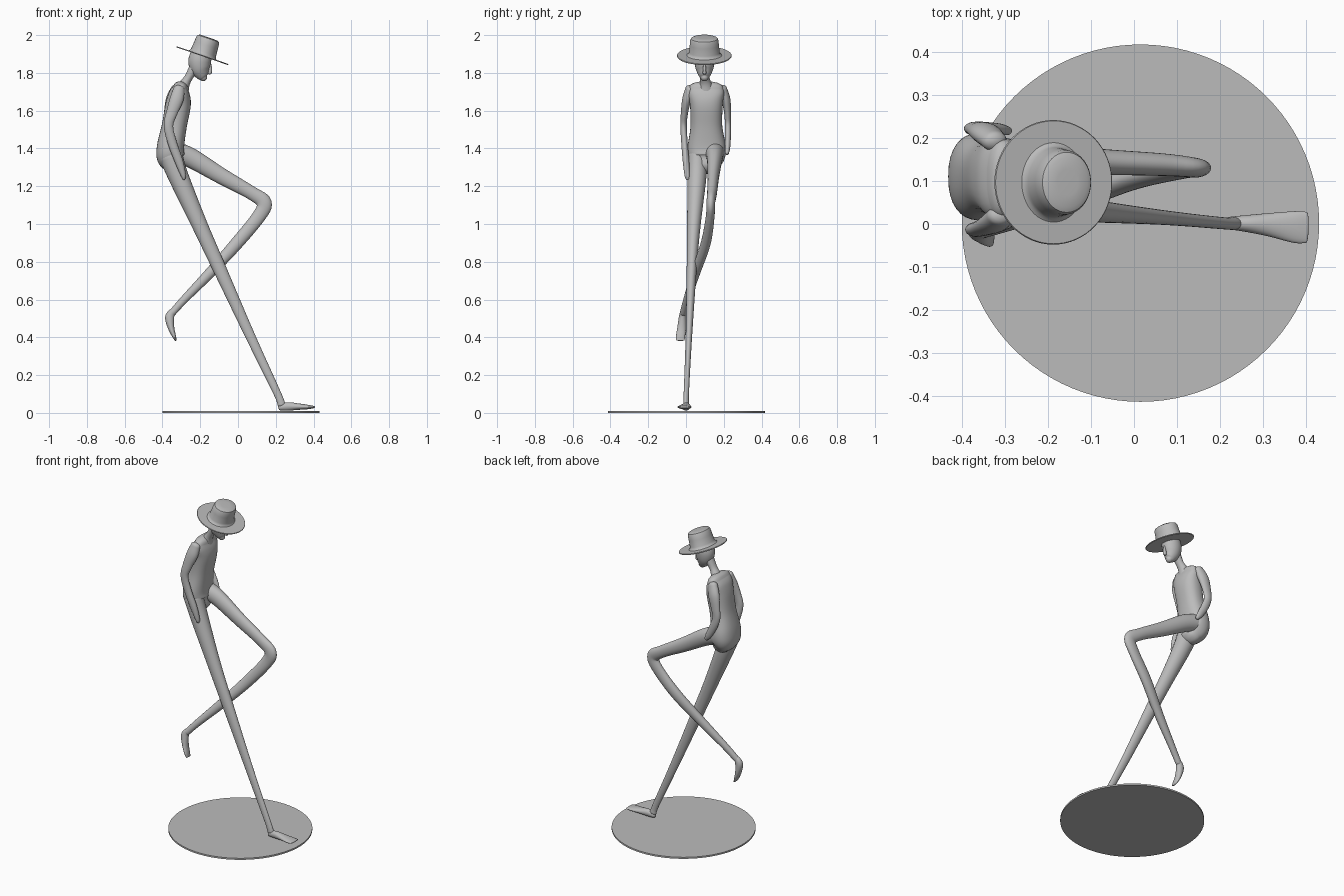
import bpy, bmesh, math
from mathutils import Vector, Matrix

grey = bpy.data.materials.new("clay_grey")
grey.diffuse_color = (0.5, 0.5, 0.5, 1)


def finish(name, bm, angle=50):
    bmesh.ops.recalc_face_normals(bm, faces=bm.faces)
    me = bpy.data.meshes.new(name)
    bm.to_mesh(me)
    bm.free()
    ob = bpy.data.objects.new(name, me)
    bpy.context.collection.objects.link(ob)
    me.materials.append(grey)
    bpy.ops.object.select_all(action='DESELECT')
    ob.select_set(True)
    bpy.context.view_layer.objects.active = ob
    bpy.ops.object.shade_smooth_by_angle(angle=math.radians(angle))
    return ob


def spline(a, b, c, d, t):
    return [0.5 * (2 * q + (r - p) * t + (2 * p - 5 * q + 4 * r - s) * t * t
                   + (3 * q - p - 3 * r + s) * t ** 3) for p, q, r, s in zip(a, b, c, d)]


def limb(name, keys, sides=24, steps=6, power=1.0):
    """Loft rounded sections (x, y, z, radius along y, other radius) with domed ends."""
    rows = []
    for i in range(len(keys) - 1):
        a, d = keys[max(i - 1, 0)], keys[min(i + 2, len(keys) - 1)]
        rows += [spline(a, keys[i], keys[i + 1], d, s / steps) for s in range(steps)]
    rows.append(list(keys[-1]))
    pts = [Vector(r[:3]) for r in rows]
    rings = []
    for i, r in enumerate(rows):
        tan = (pts[min(i + 1, len(pts) - 1)] - pts[max(i - 1, 0)]).normalized()
        rings.append((pts[i], tan, r[3], r[4]))

    def dome(ring, sign):
        p, t, ry, rn = ring
        depth = min(ry, rn) * 0.8
        return [(p + t * sign * depth * math.sin(a), t, ry * math.cos(a), rn * math.cos(a))
                for a in (0.4, 0.8, 1.2, 1.45)]
    rings = dome(rings[0], -1)[::-1] + rings + dome(rings[-1], 1)
    bm = bmesh.new()
    loops = []
    for p, t, ry, rn in rings:
        u = Vector((0, 1, 0))
        u = (u - t * u.dot(t)).normalized()
        w = t.cross(u)
        loop = []
        for k in range(sides):
            a = 2 * math.pi * k / sides
            c, s = math.cos(a), math.sin(a)
            c = math.copysign(abs(c) ** power, c)
            s = math.copysign(abs(s) ** power, s)
            loop.append(bm.verts.new(p + u * ry * c + w * rn * s))
        loops.append(loop)
    for a, b in zip(loops, loops[1:]):
        for k in range(sides):
            n = (k + 1) % sides
            bm.faces.new((a[k], a[n], b[n], b[k]))
    bm.faces.new(loops[0])
    bm.faces.new(loops[-1])
    return finish(name, bm)


def lathe(name, profile, sides, matrix):
    """Spin a (radius, height) profile; the last and first points close on the axis."""
    bm = bmesh.new()
    vs = [bm.verts.new((r, 0, z)) for r, z in profile]
    es = [bm.edges.new(p) for p in zip(vs, vs[1:])]
    bmesh.ops.spin(bm, geom=vs + es, cent=(0, 0, 0), axis=(0, 0, 1),
                   angle=2 * math.pi, steps=sides)
    bmesh.ops.remove_doubles(bm, verts=bm.verts, dist=1e-5)
    bmesh.ops.transform(bm, matrix=matrix, verts=bm.verts)
    return finish(name, bm, 40)


# Round base plate
lathe("base", [(0, 0), (0.416, 0), (0.416, 0.01), (0, 0.01)], 96,
      Matrix.Translation((0.015, 0.002, 0)))

# Hat: thin brim and oval crown, tipped forward
tilt = Matrix.Translation((-0.188, 0.097, 1.891)) @ Matrix.Rotation(math.radians(19), 4, 'Y')
lathe("hat_brim", [(0, -0.003), (0.143, -0.003), (0.145, 0), (0.143, 0.003), (0, 0.003)], 64, tilt)
lathe("hat_crown", [(0, 0), (0.094, 0.002), (0.085, 0.008), (0.081, 0.02), (0.077, 0.06),
                    (0.075, 0.085), (0.070, 0.096), (0.058, 0.101), (0.03, 0.102), (0, 0.102)],
      48, tilt @ Matrix.Diagonal((0.85, 1, 1, 1)))

# Head, nose and neck
limb("head", [(-0.195, 0.098, 1.895, 0.052, 0.058), (-0.203, 0.098, 1.86, 0.053, 0.06),
              (-0.200, 0.098, 1.82, 0.046, 0.052), (-0.188, 0.098, 1.785, 0.030, 0.033),
              (-0.182, 0.098, 1.773, 0.020, 0.020)])
limb("nose", [(-0.150, 0.098, 1.85, 0.006, 0.008), (-0.149, 0.098, 1.82, 0.008, 0.012),
              (-0.151, 0.098, 1.80, 0.010, 0.012)], 12, 4)
limb("neck", [(-0.300, 0.106, 1.70, 0.050, 0.040), (-0.283, 0.104, 1.74, 0.032, 0.028),
              (-0.262, 0.100, 1.775, 0.025, 0.022), (-0.230, 0.098, 1.83, 0.030, 0.028)])

# Torso from crotch to shoulders
limb("torso", [(-0.335, 0.108, 1.31, 0.065, 0.052), (-0.355, 0.110, 1.35, 0.095, 0.073),
               (-0.357, 0.110, 1.41, 0.101, 0.072), (-0.337, 0.108, 1.52, 0.084, 0.066),
               (-0.317, 0.108, 1.63, 0.087, 0.067), (-0.310, 0.106, 1.69, 0.096, 0.056),
               (-0.304, 0.106, 1.725, 0.090, 0.038)], 32, 6, 0.85)

# Arms
limb("near_arm", [(-0.312, 0.020, 1.715, 0.024, 0.030), (-0.325, 0.004, 1.66, 0.024, 0.036),
                  (-0.350, -0.008, 1.59, 0.019, 0.030), (-0.368, -0.013, 1.52, 0.017, 0.025),
                  (-0.348, -0.008, 1.43, 0.017, 0.024), (-0.312, 0.000, 1.33, 0.017, 0.022),
                  (-0.290, 0.006, 1.26, 0.014, 0.014), (-0.286, 0.008, 1.24, 0.010, 0.008)])
limb("far_arm", [(-0.325, 0.193, 1.715, 0.024, 0.030), (-0.345, 0.211, 1.66, 0.024, 0.036),
                 (-0.362, 0.220, 1.59, 0.018, 0.030), (-0.370, 0.222, 1.53, 0.016, 0.025),
                 (-0.350, 0.222, 1.47, 0.016, 0.024), (-0.315, 0.220, 1.405, 0.014, 0.020),
                 (-0.295, 0.217, 1.375, 0.010, 0.012)])

# Planted leg and foot
limb("standing_leg", [(-0.355, 0.060, 1.36, 0.050, 0.062), (-0.315, 0.058, 1.25, 0.050, 0.054),
                      (-0.205, 0.042, 1.00, 0.036, 0.042), (-0.105, 0.031, 0.78, 0.027, 0.036),
                      (0.068, 0.015, 0.40, 0.017, 0.026), (0.205, 0.002, 0.11, 0.014, 0.020),
                      (0.230, 0.001, 0.045, 0.015, 0.021)])
limb("standing_foot", [(0.225, 0.002, 0.029, 0.015, 0.016), (0.265, 0.001, 0.034, 0.020, 0.022),
                       (0.320, -0.002, 0.033, 0.028, 0.017), (0.375, -0.007, 0.031, 0.037, 0.011),
                       (0.402, -0.008, 0.031, 0.036, 0.006)])

# Raised leg bent at the knee, and its dangling foot
limb("raised_leg", [(-0.345, 0.150, 1.385, 0.055, 0.055), (-0.250, 0.152, 1.350, 0.042, 0.052),
                    (-0.090, 0.145, 1.255, 0.031, 0.043), (0.070, 0.138, 1.165, 0.026, 0.036),
                    (0.138, 0.131, 1.112, 0.023, 0.040), (0.110, 0.128, 1.040, 0.023, 0.036),
                    (-0.005, 0.105, 0.900, 0.026, 0.034), (-0.145, 0.052, 0.745, 0.024, 0.028),
                    (-0.285, 0.005, 0.600, 0.019, 0.021), (-0.348, -0.015, 0.530, 0.017, 0.019)])
limb("raised_foot", [(-0.348, -0.015, 0.535, 0.016, 0.018), (-0.362, -0.018, 0.505, 0.020, 0.024),
                     (-0.354, -0.023, 0.450, 0.023, 0.017), (-0.338, -0.029, 0.405, 0.024, 0.010),
                     (-0.330, -0.030, 0.385, 0.021, 0.005)])
